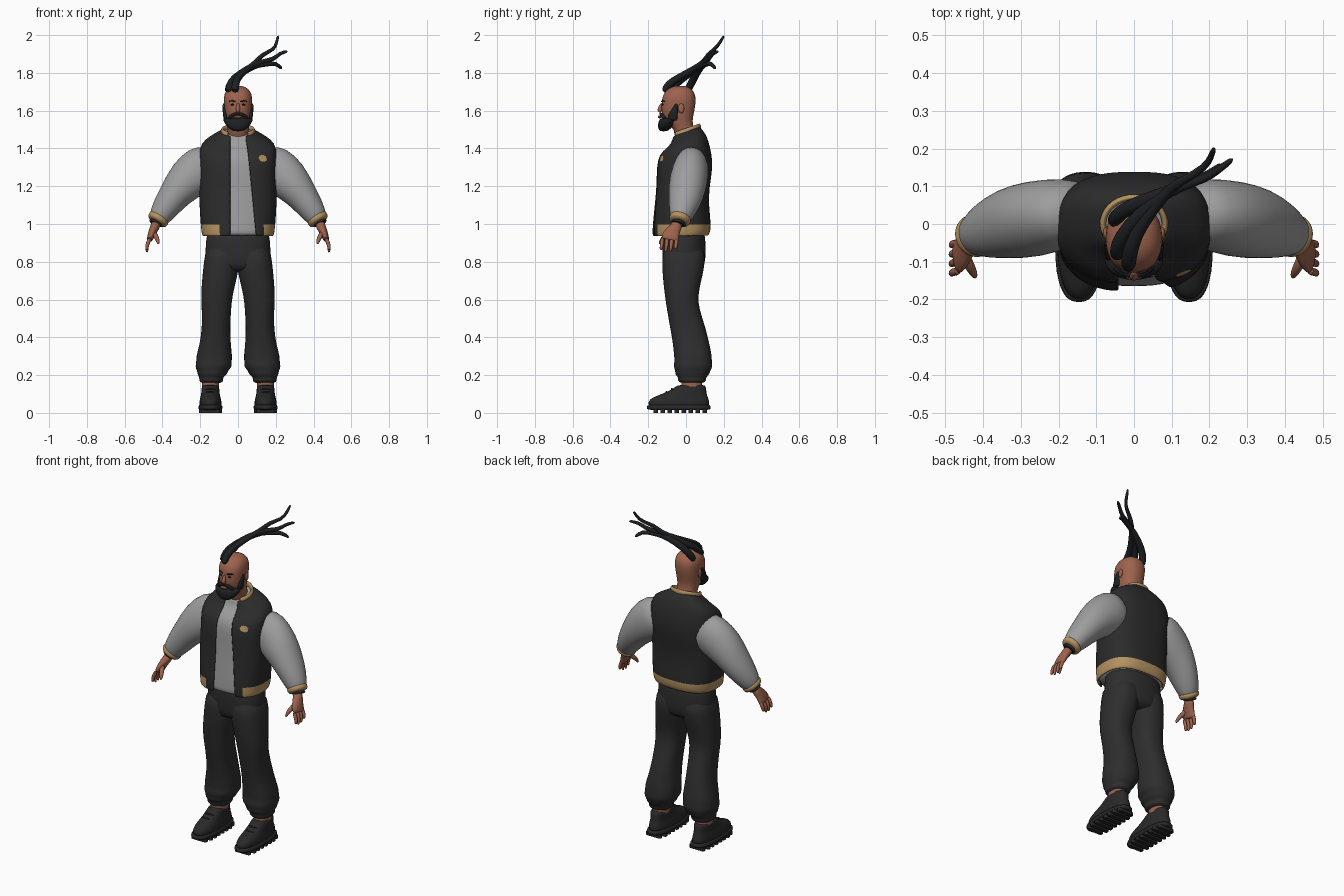
import bpy
import bmesh
from math import sin, cos, pi, asin
from mathutils import Vector

if "Cube" in bpy.data.objects:
    bpy.data.objects.remove(bpy.data.objects["Cube"], do_unlink=True)


def material(name, r, g, b):
    mat = bpy.data.materials.new(name)
    mat.use_nodes = True
    mat.diffuse_color = (r, g, b, 1)
    mat.node_tree.nodes["Principled BSDF"].inputs["Base Color"].default_value = (r, g, b, 1)
    return mat


JACKET = material("jacket black", .024, .024, .024)
TROUSER = material("trouser charcoal", .027, .027, .028)
SHOE = material("shoe black", .022, .022, .022)
HAIR = material("hair black", .013, .014, .016)
GREY = material("cloth grey", .34, .34, .34)
TAN = material("knit tan", .46, .29, .12)
SKIN = material("skin brown", .34, .125, .075)
LIP = material("lip brown", .2, .06, .045)


def finish(name, bm, mats, rule=None, mirror=False, subdiv=1, thickness=0):
    """Turn a bmesh into a smooth object with optional mirror and shell."""
    mesh = bpy.data.meshes.new(name)
    for face in bm.faces:
        face.smooth = len(face.verts) <= 4
        if rule:
            face.material_index = rule(face.calc_center_median())
    bm.to_mesh(mesh)
    bm.free()
    obj = bpy.data.objects.new(name, mesh)
    bpy.context.collection.objects.link(obj)
    for mat in mats:
        mesh.materials.append(mat)
    if mirror:
        obj.modifiers.new("mirror", 'MIRROR').use_mirror_merge = False
    if thickness:
        shell = obj.modifiers.new("shell", 'SOLIDIFY')
        shell.thickness = thickness
        shell.offset = -1
    if subdiv:
        sub = obj.modifiers.new("smooth", 'SUBSURF')
        sub.levels = sub.render_levels = subdiv
    return obj


def loft(name, rings, mat, closed=True, **options):
    """Skin a list of point rings; closed rings also get end caps."""
    bm = bmesh.new()
    rows = [[bm.verts.new(p) for p in ring] for ring in rings]
    count = len(rows[0])
    for low, high in zip(rows, rows[1:]):
        for j in range(count if closed else count - 1):
            k = (j + 1) % count
            bm.faces.new((low[j], low[k], high[k], high[j]))
    if closed:
        bm.faces.new(rows[0][::-1])
        bm.faces.new(rows[-1])
        bmesh.ops.recalc_face_normals(bm, faces=bm.faces)
    return finish(name, bm, mat if isinstance(mat, list) else [mat], **options)


def slab(z, x0, x1, y0, y1, n=2.3, slope=0, seg=28, gaps=None):
    """Level superellipse ring, starting at the front; gaps leave it open there."""
    cx, cy, rx, ry = (x0 + x1) / 2, (y0 + y1) / 2, (x1 - x0) / 2, (y1 - y0) / 2
    start, end = 0, 2 * pi
    if gaps:
        start = asin((gaps[0] / rx) ** (n / 2))
        end -= asin((gaps[1] / rx) ** (n / 2))
    points = []
    for i in range(seg):
        t = start + (end - start) * i / (seg - 1 if gaps else seg)
        s, c = sin(t), -cos(t)
        x = rx * abs(s) ** (2 / n) * (1 if s > 0 else -1)
        y = ry * abs(c) ** (2 / n) * (1 if c > 0 else -1)
        points.append(Vector((cx + x, cy + y, z + slope * y)))
    return points


def sweep(name, path, radii, mat, ref=(0, 0, 1), seg=10, **options):
    """Tube along a path; each radius is a number or an (across, along ref) pair."""
    path, ref, rings = [Vector(p) for p in path], Vector(ref), []
    for i, p in enumerate(path):
        tangent = (path[min(i + 1, len(path) - 1)] - path[max(i - 1, 0)]).normalized()
        u = tangent.cross(ref).normalized()
        v = u.cross(tangent)
        r = radii[min(i, len(radii) - 1)]
        a, b = r if isinstance(r, tuple) else (r, r)
        rings.append([p + u * a * cos(2 * pi * k / seg) + v * b * sin(2 * pi * k / seg)
                      for k in range(seg)])
    return loft(name, rings, mat, **options)


def ball(name, centre, size, mat, mirror=False):
    bm = bmesh.new()
    bmesh.ops.create_uvsphere(bm, u_segments=16, v_segments=10, radius=1)
    for v in bm.verts:
        v.co = Vector(a * b + c for a, b, c in zip(v.co, size, centre))
    return finish(name, bm, [mat], mirror=mirror, subdiv=0)


# Torso: grey shirt inside an open sleeveless jacket body with a knit hem
TORSO = [(.935, .188, -.178, .115), (.95, .192, -.18, .125), (.985, .197, -.18, .135),
         (1.1, .205, -.168, .12), (1.2, .205, -.158, .124), (1.3, .205, -.158, .143),
         (1.37, .207, -.145, .136), (1.425, .197, -.1, .118), (1.455, .155, -.08, .1),
         (1.48, .105, -.075, .08), (1.492, .085, -.07, .068)]


def slope_at(z):
    return .35 * max(0, min(1, (z - 1.37) / .1))


loft("shirt", [slab(z, -.93 * r, .93 * r, y0 + .014, y1 - .014, 2.6, slope_at(z))
               for z, r, y0, y1 in TORSO], GREY)
jacket = loft("jacket_body",
              [slab(z, -r, r, y0, y1, 2.6, slope_at(z), 40, (.04 + .1 * (1.5 - z), .04))
               for z, r, y0, y1 in TORSO], [JACKET, TAN], closed=False, thickness=.012,
              rule=lambda c: int(c.z < .985 and (c.y > 0 or abs(c.x - .02) > .11)))
collar = []
for i in range(15):
    a = -.3 * pi + 1.6 * pi * i / 14
    collar.append((.084 * cos(a), .072 * sin(a), 1.49 + .025 * sin(a)))
sweep("collar", collar, [(.009, .018)], TAN)

# Chest patch, a scalloped plate laid on the jacket
bm = bmesh.new()
hub = bm.verts.new((.137, -.14, 1.35))
rim = []
for i in range(24):
    a, k = 2 * pi * i / 24, 1 if i % 2 else .82
    rim.append(bm.verts.new((.137 + .03 * k * cos(a), -.14, 1.35 + .022 * k * sin(a))))
for i in range(24):
    bm.faces.new((hub, rim[i], rim[(i + 1) % 24]))
patch = finish("chest_patch", bm, [TAN], subdiv=0)
wrap = patch.modifiers.new("lay_on", 'SHRINKWRAP')
wrap.target = jacket
wrap.wrap_mode = 'OUTSIDE_SURFACE'
wrap.offset = .004

# Arms: sleeves, knit cuffs and hands
SIDE = (0, 1, 0)
sweep("sleeves", [(.12, .03, 1.335), (.185, .03, 1.3), (.27, .012, 1.235), (.335, .002, 1.155),
                  (.385, -.015, 1.085), (.42, -.03, 1.03), (.43, -.035, 1.015)],
      [(.095, .08), (.128, .094), (.114, .104), (.086, .095), (.073, .078), (.056, .056), .045],
      GREY, SIDE, 20, mirror=True)
sweep("cuffs", [(.412, -.026, 1.04), (.418, -.03, 1.032), (.428, -.034, 1.016), (.434, -.037, 1.007)],
      [.05, .06, .057, .046], TAN, SIDE, 20, mirror=True)
sweep("cuff_linings", [(.43, -.035, 1.015), (.44, -.042, .995)], [.043, .04], JACKET, SIDE, 16,
      mirror=True)
sweep("palms", [(.43, -.04, 1.01), (.442, -.055, .98), (.454, -.075, .955), (.465, -.085, .925),
                (.469, -.088, .912)],
      [.028, (.025, .031), (.022, .043), (.018, .05), (.013, .044)], SKIN, SIDE, 14, mirror=True)
for i, finger in enumerate(("little", "ring", "middle", "index")):
    y, tip = -.05 - .025 * i, (.868, .85, .848, .862)[i]
    sweep(finger + "_fingers", [(.464, y, .93), (.479, y - .002, .895), (.484, y - .006, .872),
                                (.48, y - .008, tip)], [.012, .0115, .01, .006], SKIN, SIDE, 8,
          mirror=True)
sweep("thumbs", [(.45, -.08, .96), (.435, -.112, .935), (.425, -.13, .915), (.42, -.142, .892)],
      [.016, .015, .012, .006], SKIN, SIDE, 8, mirror=True)

# Trousers: hips and two baggy legs gathered at the ankle
loft("hips", [slab(.745, -.12, .12, -.1, .08), slab(.78, -.165, .165, -.122, .1),
              slab(.85, -.176, .176, -.126, .106), slab(.92, -.168, .168, -.127, .102),
              slab(.98, -.165, .165, -.125, .1)], TROUSER)
LEG = [(.155, .088, .195, -.03, .095), (.172, .075, .208, -.045, .108),
       (.188, .082, .203, -.04, .105), (.205, .055, .216, -.06, .125),
       (.222, .055, .216, -.055, .128), (.245, .03, .228, -.068, .142),
       (.275, .034, .22, -.06, .136), (.3, .03, .222, -.064, .138), (.36, .038, .204, -.068, .125),
       (.45, .042, .19, -.084, .105), (.55, .036, .192, -.102, .07), (.62, .03, .197, -.112, .062),
       (.72, .004, .189, -.124, .086), (.8, -.01, .181, -.127, .103), (.9, -.01, .168, -.125, .1)]
loft("trouser_legs", [slab(*ring) for ring in LEG], TROUSER, mirror=True)

# Feet: ankles, boots, soles with lugs, laces
loft("ankles", [slab(z, .1, .19, -.025, .085) for z in (.1, .2)], SKIN, mirror=True, subdiv=0)
loft("boots", [slab(.02, .088, .202, -.195, .122), slab(.05, .086, .205, -.204, .126),
               slab(.075, .09, .202, -.192, .12), slab(.092, .096, .196, -.15, .112),
               slab(.115, .098, .194, -.09, .108), slab(.142, .1, .192, -.05, .105),
               slab(.148, .108, .184, -.04, .098)], SHOE, mirror=True)
loft("soles", [slab(z, .082 + d, .21 - d, -.208 + d, .132 - d, 2.6)
               for z, d in ((.014, .006), (.02, 0), (.038, 0), (.044, .006))], SHOE, mirror=True)
for i in range(8):
    y = -.16 + .037 * i
    w = .05 if i in (0, 7) else .06
    loft("sole_lugs", [slab(z, .146 - w, .146 + w, y - .012, y + .012, 6, seg=12)
                       for z in (0, .02)], SHOE, mirror=True, subdiv=0)
for i in range(3):
    y, z = -.07 - .028 * i, .125 - .016 * i
    sweep("laces", [(.115, y + .006, z - .004), (.146, y - .012, z + .006), (.178, y + .006, z - .004)],
          [.005], SHOE, seg=8, mirror=True)

# Head, neck and face
HEAD = [(1.43, .06, -.06, .055), (1.5, .056, -.06, .045), (1.53, .06, -.09, .035),
        (1.56, .067, -.125, .036), (1.6, .072, -.13, .045), (1.65, .076, -.13, .053),
        (1.685, .074, -.122, .05), (1.712, .06, -.1, .034), (1.727, .036, -.075, .008),
        (1.732, .014, -.05, -.015)]
loft("head", [slab(z, -r, r, y0, y1) for z, r, y0, y1 in HEAD], SKIN)
sweep("nose", [(0, -.126, 1.64), (0, -.138, 1.615), (0, -.14, 1.6), (0, -.132, 1.592)],
      [.007, .011, .014, .008], SKIN, (1, 0, 0), 12)
ball("ears", (.076, -.025, 1.612), (.007, .016, .026), SKIN, True)
ball("eyes", (.028, -.122, 1.632), (.011, .007, .005), HAIR, True)
sweep("eyebrows", [(.012, -.13, 1.647), (.03, -.126, 1.654), (.05, -.11, 1.648)],
      [.004, .005, .003], HAIR, seg=8, mirror=True)

# Beard with sideburns, moustache and lips
loft("beard", [slab(1.49, -.022, .022, -.138, -.1), slab(1.505, -.05, .05, -.148, -.08),
               slab(1.53, -.07, .07, -.149, -.06), slab(1.552, -.079, .079, -.142, -.045),
               slab(1.562, -.078, .078, -.132, -.04)], HAIR)
sweep("sideburns", [(.067, -.075, 1.545), (.068, -.068, 1.58), (.071, -.055, 1.61), (.072, -.05, 1.64)],
      [(.012, .032), (.011, .026), (.008, .015), (.006, .008)], HAIR, SIDE, mirror=True)
sweep("moustache", [(0, -.136, 1.584), (.022, -.132, 1.581), (.04, -.12, 1.57), (.048, -.112, 1.55)],
      [.009, .009, .01, .012], HAIR, mirror=True)
ball("lips", (0, -.138, 1.567), (.024, .011, .008), LIP)

# Long swept-back locks
LOCKS = {
    "front_lock": [(-.015, -.118, 1.695), (-.015, -.095, 1.742), (0, -.03, 1.78), (.05, .04, 1.82),
                   (.1, .1, 1.86), (.13, .115, 1.9), (.19, .15, 1.922), (.205, .18, 1.96),
                   (.213, .203, 2)],
    "middle_lock": [(-.045, -.09, 1.69), (-.045, -.06, 1.74), (-.02, -.01, 1.775),
                    (.05, .06, 1.825), (.12, .1, 1.86), (.19, .12, 1.87), (.22, .14, 1.905),
                    (.265, .175, 1.915)],
    "rear_lock": [(-.058, 0, 1.69), (-.042, .03, 1.75), (.02, .06, 1.805), (.1, .09, 1.845),
                  (.15, .11, 1.845), (.2, .13, 1.855), (.235, .16, 1.818)]}
for name, path in LOCKS.items():
    sweep(name, path, [.021, .022, .02, .017, .014, .012, .01, .009, .007], HAIR, (1, -1, 0))
